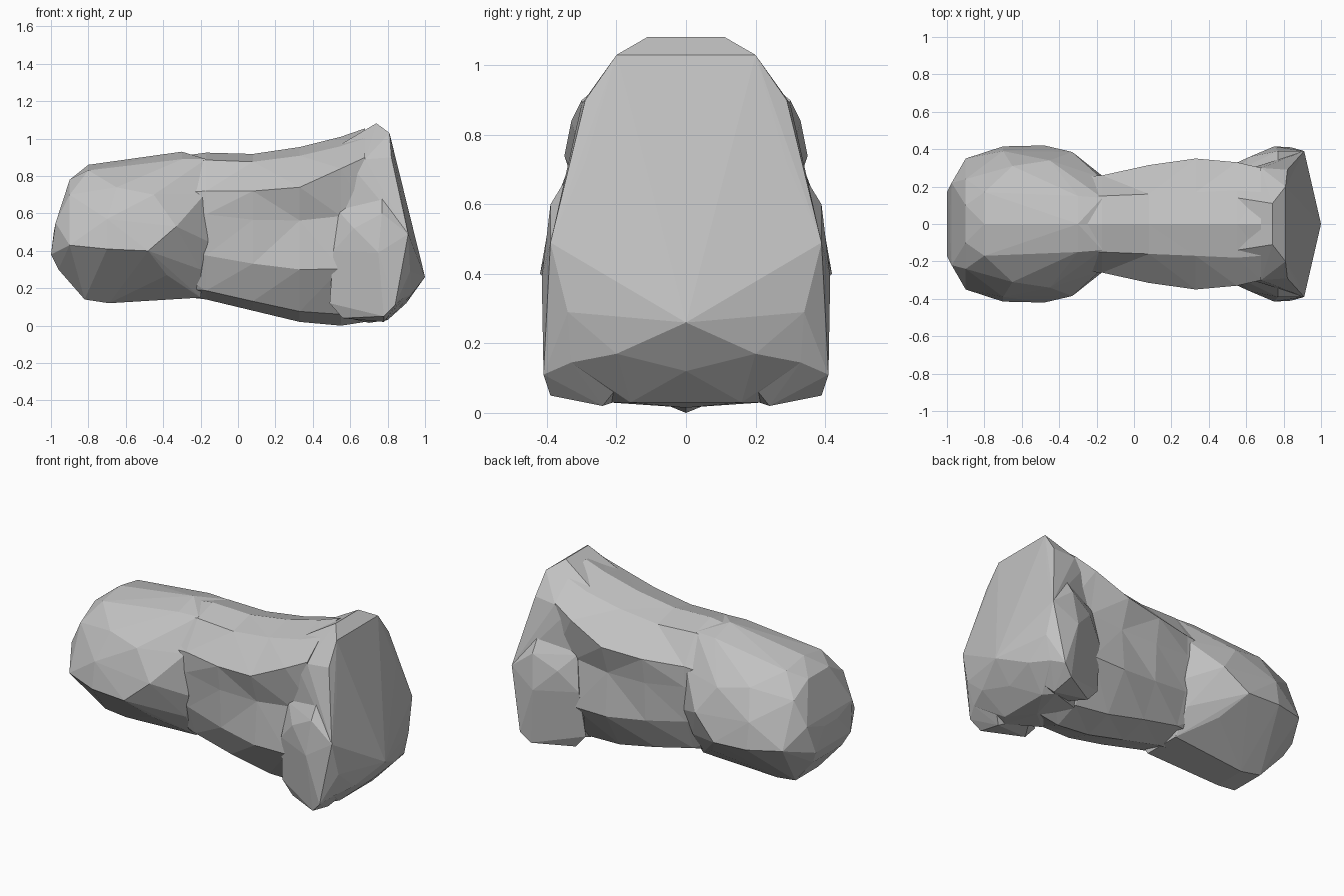
import bpy
import bmesh

cube = bpy.data.objects.get("Cube")
if cube:
    bpy.data.objects.remove(cube, do_unlink=True)

# One plain grey for the whole body
grey = bpy.data.materials.new("stone grey")
grey.use_nodes = True
colour = (.54, .54, .54, 1)
grey.diffuse_color = colour
grey.node_tree.nodes["Principled BSDF"].inputs["Base Color"].default_value = colour


def finish(name, bm):
    """Turn a bmesh into a flat shaded object."""
    bmesh.ops.recalc_face_normals(bm, faces=bm.faces)
    mesh = bpy.data.meshes.new(name)
    bm.to_mesh(mesh)
    bm.free()
    mesh.materials.append(grey)
    obj = bpy.data.objects.new(name, mesh)
    bpy.context.collection.objects.link(obj)


def hull(name, points, sides):
    """Faceted convex mass around the points, on the given sides."""
    bm = bmesh.new()
    for x, y, z in points:
        for side in sides:
            if y or side == sides[0]:
                bm.verts.new((x, y * side, z))
    result = bmesh.ops.convex_hull(bm, input=bm.verts)
    loose = {v for v in result["geom_interior"] + result["geom_unused"]
             if isinstance(v, bmesh.types.BMVert) and v.is_valid}
    bmesh.ops.delete(bm, geom=list(loose), context="VERTS")
    finish(name, bm)


def loft(name, stations):
    """Skin mirrored sections: x, bottom, top, ridge height, then the
    half widths of belly, lower flank, upper flank, ridge and back."""
    bm = bmesh.new()
    rings = []
    for x, bottom, top, crest, *widths in stations:
        rise = top - bottom
        heights = [bottom + rise * f for f in (.06, .3, .58)]
        heights += [crest, top - rise * .05]
        right = list(zip(widths, heights))
        left = [(-w, z) for w, z in reversed(right)]
        section = [(0, bottom)] + right + [(0, top)] + left
        rings.append([bm.verts.new((x, y, z)) for y, z in section])
    for a, b in zip(rings, rings[1:]):
        for i in range(len(a)):
            j = (i + 1) % len(a)
            bm.faces.new((a[i], a[j], b[j], b[i]))
    bm.faces.new(rings[0])
    bm.faces.new(rings[-1])
    bmesh.ops.triangulate(bm, faces=bm.faces)
    finish(name, bm)


# Trunk from loins to withers
loft("trunk", [
    (-.5, .18, .88, .7, .1, .2, .24, .24, .13),
    (-.17, .14, .925, .72, .17, .24, .26, .26, .15),
    (.08, .08, .918, .72, .18, .28, .29, .315, .16),
    (.33, .02, .955, .74, .17, .31, .29, .35, .17),
    (.55, 0, 1.01, .84, .15, .31, .28, .33, .18),
    (.68, .02, 1.055, .9, .12, .29, .27, .3, .17),
])

# Chest with the flat neck cut
hull("chest", [
    (.55, .14, .97), (.6, .29, .86), (.55, .28, .35), (.55, .14, .05),
    (.74, .11, 1.082), (.81, .2, 1.03), (.82, .29, .9), (.68, .3, .89),
    (.87, .29, .72), (.91, .39, .49), (.92, .34, .29), (1, 0, .26),
    (.93, .2, .17), (.9, 0, .12), (.88, .33, .145), (.87, .16, .11),
    (.8, .16, .03), (.7, 0, .015), (.75, .22, .03),
], (1, -1))

# Hindquarters with both cut thighs
hull("hindquarters", [
    (-.18, .25, .7), (-.16, .25, .45), (-.2, .22, .3), (-.33, .385, .53),
    (-.48, .42, .4), (-.7, .415, .41), (-.9, .35, .43), (-1, .17, .38),
    (-.975, .22, .55), (-.985, .06, .5), (-.9, .1, .78), (-.9, .24, .7),
    (-.8, 0, .86), (-.8, .17, .83), (-.65, .31, .74), (-.45, .34, .7),
    (-.7, .39, .57), (-.38, .28, .27), (-.4, .13, .18), (-.69, .1, .12),
    (-.82, .11, .14), (-.96, .14, .3), (-.3, 0, .93), (-.3, .15, .89),
    (-.17, .14, .89), (-.2, .12, .15),
], (1, -1))

# Shoulders with the cut forelegs
shoulder = [
    (.77, .28, .78), (.54, .28, .61), (.77, .39, .6), (.62, .36, .52),
    (.75, .415, .39), (.91, .39, .49), (.92, .34, .29), (.84, .41, .11),
    (.78, .39, .05), (.78, .24, .02), (.88, .33, .145), (.87, .16, .12),
    (.51, .31, .4), (.49, .27, .12), (.56, .27, .04), (.65, .12, .06),
]
for word, side in (("left", 1), ("right", -1)):
    hull(word + "_shoulder", shoulder, (side,))
